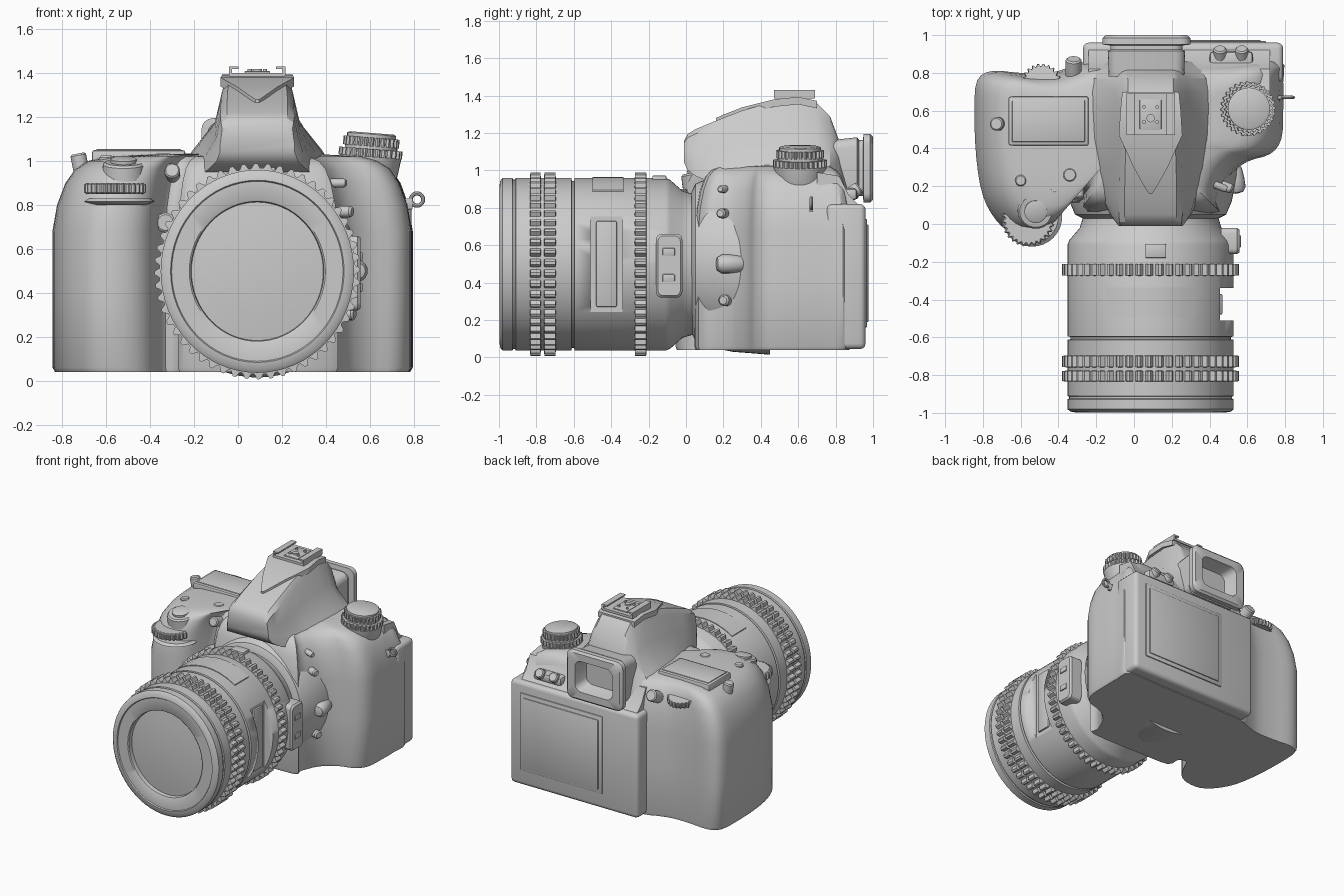
import bpy, bmesh, math
from mathutils import Vector

if "Cube" in bpy.data.objects:
    bpy.data.objects.remove(bpy.data.objects["Cube"])

CX, CZ = 0.088, 0.498          # lens axis


def finish(name, bm, angle=35):
    bmesh.ops.recalc_face_normals(bm, faces=bm.faces)
    me = bpy.data.meshes.new(name)
    bm.to_mesh(me)
    bm.free()
    ob = bpy.data.objects.new(name, me)
    bpy.context.collection.objects.link(ob)
    smooth(ob, angle)
    return ob


def smooth(ob, angle=35):
    bpy.ops.object.select_all(action='DESELECT')
    ob.select_set(True)
    bpy.context.view_layer.objects.active = ob
    bpy.ops.object.shade_smooth_by_angle(angle=math.radians(angle))


def loft(name, rings, angle=35):
    """Skin a list of equal-length point rings and cap both ends."""
    bm = bmesh.new()
    vs = [[bm.verts.new(p) for p in r] for r in rings]
    n = len(vs[0])
    for a, b in zip(vs, vs[1:]):
        for i in range(n):
            j = (i + 1) % n
            bm.faces.new((a[i], a[j], b[j], b[i]))
    bm.faces.new(vs[0])
    bm.faces.new(vs[-1])
    return finish(name, bm, angle)


def turn(name, prof, loc, axis=(0, 0, 1), n=32, teeth=0, depth=0.0, sz=1.0):
    """Lathe (radius, height) pairs along an axis; teeth make a ribbed wheel."""
    q = Vector(axis).to_track_quat('Z', 'Y')
    n = teeth * 4 if teeth else n
    rings = []
    for r, h in prof:
        ring = []
        for k in range(n):
            t = 2 * math.pi * k / n
            rr = r - depth if teeth and k % 4 > 1 else r
            p = q @ Vector((rr * math.cos(t), rr * math.sin(t), h))
            ring.append((loc[0] + p.x, loc[1] + p.y, loc[2] + p.z * sz))
        rings.append(ring)
    return loft(name, rings)


def box(name, x, y, z, bevel=0.0, seg=2):
    bm = bmesh.new()
    bmesh.ops.create_cube(bm, size=1)
    for v in bm.verts:
        for i, (a, b) in enumerate((x, y, z)):
            v.co[i] = (a + b) / 2 + v.co[i] * (b - a)
    if bevel:
        bmesh.ops.bevel(bm, geom=bm.edges[:], offset=bevel, segments=seg, affect='EDGES', profile=0.5)
    return finish(name, bm)


def spline(pts, k=3):
    """Closed Catmull-Rom curve through 2D points."""
    out, n = [], len(pts)
    P = [Vector(p) for p in pts]
    for i in range(n):
        a, b, c, d = P[i - 1], P[i], P[(i + 1) % n], P[(i + 2) % n]
        for s in range(k):
            t = s / k
            out.append(0.5 * (2 * b + (c - a) * t + (2 * a - 5 * b + 4 * c - d) * t * t
                              + (3 * b - a - 3 * c + d) * t ** 3))
    return out


def rrect(hw, hh, r, seg=5):
    """Rounded rectangle points."""
    pts = []
    for q, (sx, sy) in enumerate(((1, 1), (-1, 1), (-1, -1), (1, -1))):
        for s in range(seg):
            t = math.pi / 2 * (q + s / (seg - 1))
            pts.append((sx * (hw - r) + r * math.cos(t), sy * (hh - r) + r * math.sin(t)))
    return pts


# Body with hand grip: plan outline stacked upward and drawn in at the shoulders
plan = spline([(0, .87), (-.25, .86), (-.34, .83), (-.45, .8), (-.6, .8), (-.75, .81), (-.83, .76),
               (-.845, .6), (-.835, .35), (-.8, .15), (-.73, .02), (-.64, -.05), (-.52, -.05),
               (-.43, 0), (-.37, .1), (-.33, .17), (-.27, .15), (-.25, .06), (0, .05), (.42, .05),
               (.44, .12), (.5, .25), (.6, .33), (.72, .37), (.78, .45), (.79, .6), (.79, .75),
               (.77, .87), (.5, .87)])
levels = [(.04, .985), (.06, 1), (.4, 1), (.68, 1), (.8, .975), (.9, .93), (.965, .875),
          (1.0, .81), (1.02, .72), (1.03, .5), (1.035, .2)]
loft("body", [[(p.x * s, .5 + (p.y - .5) * s, z) for p in plan] for z, s in levels], 40)

# Rear panel, screen and sloping shelf above it
box("rear_panel", (-.27, .79), (.75, .96), (.045, .82), .03, 3)
box("screen_frame", (.02, .70), (.95, .968), (.16, .74), .006)
box("screen", (.05, .67), (.96, .975), (.19, .71), .004)
shelf = [(.7, .78), (.94, .8), (.87, .87), (.82, .97), (.7, .99)]
loft("rear_shelf", [[(x, y, z) for y, z in shelf] for x in (-.24, .72)])

# Prism hump: sections along y of (y, bottom z, top z, bottom half width, top half width, flare)
hump = [(-.01, 1.04, 1.16, .17, .16, 0), (.01, 1.0, 1.195, .185, .165, 0), (.05, .97, 1.22, .205, .168, .01),
        (.15, .93, 1.262, .22, .168, .04), (.3, .93, 1.32, .225, .165, .09), (.45, .93, 1.363, .23, .16, .13),
        (.6, .93, 1.38, .23, .155, .14), (.7, .93, 1.36, .23, .15, .14), (.77, .93, 1.29, .23, .15, .13),
        (.815, .9, 1.17, .23, .15, .1), (.86, .85, .95, .22, .15, .05)]
rings = []
for y, zb, zt, wb, wt, fl in hump:
    h = zt - zb
    half = [(wb + fl, zb), (wb + fl * .45, zb + h * .27), (wb - (wb - wt) * .5, zb + h * .55),
            (wt, zt - h * .1), (wt - .03, zt)]
    rings.append([(CX + a, y, z) for a, z in half] + [(CX - a, y, z) for a, z in reversed(half)])
loft("prism_hump", rings, 30)

# V-shaped flash lid on the hump
lid = [(.16, .008, 1.28), (.2, .035, 1.298), (.3, .09, 1.337), (.47, .168, 1.38), (.6, .16, 1.393), (.7, .15, 1.372)]
loft("flash_lid", [[(CX - w, y, z - .04), (CX + w, y, z - .04), (CX + w, y, z), (CX - w, y, z)]
                   for y, w, z in lid], 20)

# Accessory shoe
box("shoe_base", (-.04, .215), (.47, .69), (1.385, 1.402))
for s in (-1, 1):
    a, b = sorted((CX + s * .128, CX + s * .115))
    box("shoe_wall", (a, b), (.47, .69), (1.39, 1.43))
    a, b = sorted((CX + s * .128, CX + s * .085))
    box("shoe_lip", (a, b), (.47, .69), (1.42, 1.43))
box("shoe_plate", (.03, .145), (.5, .66), (1.4, 1.41), .004)
for dx, dy, r in ((0, .56, .022), (-.035, .54, .01), (.035, .54, .01), (-.035, .62, .01), (.035, .62, .01)):
    turn("shoe_contact", [(r, 0), (r, .012)], (CX + dx, dy, 1.408), n=12)

# Viewfinder eyepiece with a recessed opening
eye = [(.78, .2, .15), (.915, .205, .165), (.925, .19, .15), (.945, .19, .15), (.95, .232, .183),
       (.985, .232, .183), (1.0, .215, .168), (1.0, .155, .115), (.93, .14, .1), (.9, .13, .09)]
loft("eyepiece", [[(.066 + a, y, 1.012 + b) for a, b in rrect(w, h, .05)] for y, w, h in eye])

# Lens mount collar and barrel
turn("mount_collar", [(.47, -.45), (.455, -.25), (.43, -.12), (.40, -.05), (.36, -.03)],
     (CX, 0, CZ + .01), (0, -1, 0), 64, sz=1.05)
lens = turn("lens_barrel", [(.36, -.1), (.36, -.03), (.375, .02), (.43, .085), (.44, .11), (.44, .595), (.425, .598),
                            (.425, .61), (.44, .613), (.44, .91), (.432, .914), (.432, .924), (.44, .928),
                            (.44, .98), (.425, .993), (.395, .998), (.39, .99), (.31, .99), (.303, .985),
                            (.3, .955), (.2, .966), (.1, .972), (.015, .974)],
            (CX, 0, CZ), (0, -1, 0), 64, sz=1.05)
for h0, h1 in ((.21, .275), (.695, .76), (.775, .835)):
    turn("grip_ribs", [(.43, h0), (.468, h0 + .003), (.468, h1 - .003), (.43, h1)],
         (CX, 0, CZ), (0, -1, 0), teeth=52, depth=.022, sz=1.05)

# Side window cut into the barrel, with a sunken floor plate
cut = box("window_cutter", (.455, .7), (-.51, -.34), (.22, .77))
cut.hide_render = True
mod = lens.modifiers.new("window", 'BOOLEAN')
mod.operation, mod.object, mod.solver = 'DIFFERENCE', cut, 'EXACT'
smooth(lens)
bpy.ops.object.modifier_apply(modifier=mod.name)
bpy.data.objects.remove(cut)
box("window_plate", (.44, .468), (-.48, -.37), (.27, .73), .008)

# Curved label plate and small index window on top of the barrel
label = []
for k in range(9):
    x = -.235 + .47 * k / 8
    z = CZ + 1.05 * math.sqrt(.44 ** 2 - x * x)
    label.append([(CX + x, y, z + d) for y, d in ((-.5, -.02), (-.335, -.02), (-.335, .006), (-.5, .006))])
loft("label_plate", label)
box("index_window", (.06, .17), (-.18, -.105), (.93, .972), .006)

# Lens switch panel
panel = [(.46, .07, .17), (.545, .07, .17), (.558, .06, .16)]
loft("switch_panel", [[(x, -.09 + a, .49 + b) for a, b in rrect(w, h, .03)] for x, w, h in panel])
for z in (.425, .565):
    box("lens_switch", (.55, .566), (-.125, -.06), (z - .02, z + .02), .004)

# Lens release and small knobs beside the mount
turn("lens_release", [(.03, -.02), (.045, .01), (.05, .06), (.05, .11), (.035, .135), (.01, .14)],
     (.525, .30, .5), (.15, -1, 0), 20)
for x, y, z, r in ((.48, .2, .77, .026), (.49, .215, .305, .03), (.45, .2, .9, .02)):
    turn("side_knob", [(r, -.06), (r, .035), (r * .7, .045)], (x, y, z), (1, -.4, 0), 16)

# Mode dial on its tower
tilt = (.08, 0, 1)
turn("dial_tower", [(.05, -.17), (.1, -.13), (.13, -.05), (.142, .03)], (.6, .61, .99), tilt)
turn("mode_dial_base", [(.145, 0), (.145, .035)], (.602, .61, 1.02), tilt, teeth=28, depth=.012)
turn("mode_dial_neck", [(.12, 0), (.12, .03)], (.605, .61, 1.045), tilt)
turn("mode_dial_top", [(.128, 0), (.128, .04)], (.605, .61, 1.067), tilt, teeth=28, depth=.01)
turn("mode_dial_cap", [(.112, 0), (.112, .022), (.1, .028)], (.607, .61, 1.1), tilt)

# Top display
box("display_frame", (-.665, -.24), (.415, .675), (.98, 1.05), .012)
box("display_glass", (-.645, -.26), (.435, .655), (1.04, 1.056), .004)

# Shutter button, command wheels and buttons
turn("shutter_collar", [(.1, -.05), (.095, .01), (.085, .02)], (-.52, .07, .975), (0, -.2, 1))
turn("shutter_button", [(.06, 0), (.06, .03), (.045, .036)], (-.52, .07, .98), (0, -.2, 1))
turn("front_wheel", [(.13, -.025), (.14, -.018), (.14, .018), (.13, .025)], (-.56, .02, .875), teeth=28, depth=.012)
turn("wheel_ledge", [(.12, -.015), (.16, 0), (.14, .015)], (-.54, .04, .815))
turn("rear_wheel", [(.1, -.02), (.105, 0), (.1, .02)], (-.49, .745, .93), (0, .15, 1), teeth=22, depth=.012)
for name, loc, r, axis, up in (("top_button", (-.6, .23, 1.0), .03, (0, 0, 1), .025),
                               ("top_button", (-.42, .19, 1.0), .025, (0, 0, 1), .025),
                               ("top_button", (-.34, .26, 1.01), .037, (0, 0, 1), .025),
                               ("strap_knob", (-.72, .53, .99), .036, (-.2, 0, 1), .045),
                               ("rear_button", (-.32, .82, .93), .042, (0, 1, .5), .06),
                               ("front_button", (-.30, .16, .95), .036, (0, -1, .3), .03),
                               ("focus_lamp", (-.33, .17, .72), .045, (0, -1, 0), .06),
                               ("shelf_button", (.455, .88, .875), .035, (0, 1, .7), .06),
                               ("shelf_button", (.57, .88, .875), .035, (0, 1, .7), .06)):
    turn(name, [(r, -.06), (r, up - .008), (r * .8, up)], loc, axis, 20)
box("shelf_button_plate", (.4, .63), (.82, .915), (.84, .905), .02)

# Strap ring
bpy.ops.mesh.primitive_torus_add(major_radius=.028, minor_radius=.009, major_segments=20, minor_segments=8,
                                 location=(.815, .67, .825), rotation=(math.pi / 2, 0, 0))
bpy.context.object.name = "strap_ring"
smooth(bpy.context.object)
box("strap_lug", (.74, .795), (.66, .68), (.78, .83), .004)
